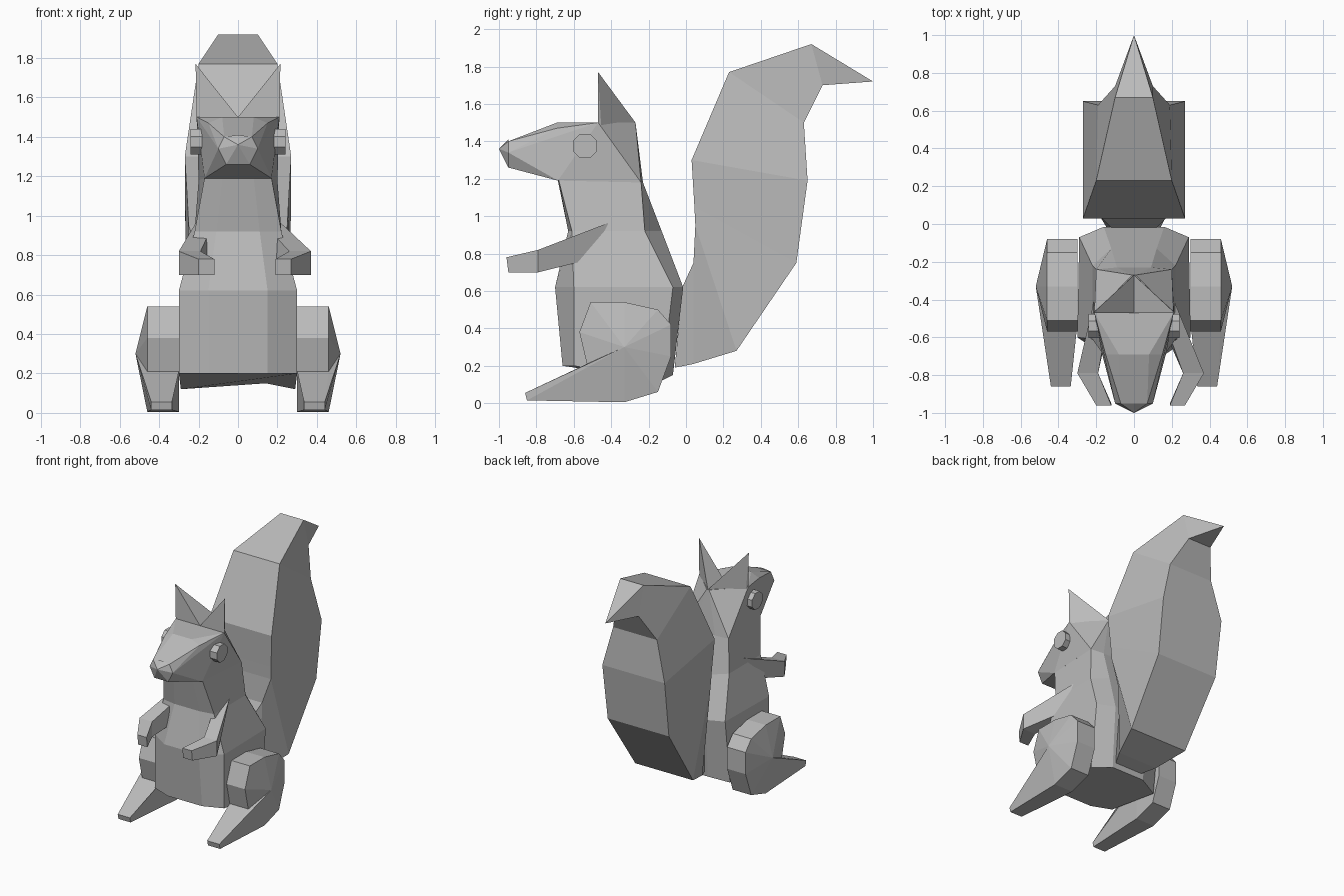
import bpy, bmesh, math
from mathutils import Matrix

cube = bpy.data.objects.get("Cube")
if cube:
    bpy.data.objects.remove(cube)

grey = bpy.data.materials.new("warm_grey")
grey.use_nodes = True
colour = (0.5, 0.5, 0.5, 1)
grey.diffuse_color = colour
grey.node_tree.nodes["Principled BSDF"].inputs["Base Color"].default_value = colour


def finish(name, bm):
    bmesh.ops.recalc_face_normals(bm, faces=bm.faces)
    mesh = bpy.data.meshes.new(name)
    bm.to_mesh(mesh)
    bm.free()
    mesh.materials.append(grey)
    obj = bpy.data.objects.new(name, mesh)
    bpy.context.scene.collection.objects.link(obj)
    return obj


def loft(name, rings, tip=None):
    """Skin a list of equal-length point rings, closing both ends."""
    bm = bmesh.new()
    rows = [[bm.verts.new(p) for p in ring] for ring in rings]
    n = len(rows[0])
    for a, b in zip(rows, rows[1:]):
        for i in range(n):
            j = (i + 1) % n
            bm.faces.new((a[i], a[j], b[j], b[i]))
    bm.faces.new(rows[0])
    if tip:
        end = bm.verts.new(tip)
        for i in range(n):
            bm.faces.new((rows[-1][i], rows[-1][(i + 1) % n], end))
    else:
        bm.faces.new(rows[-1])
    return finish(name, bm)


def hull(name, points):
    bm = bmesh.new()
    for p in points:
        bm.verts.new(p)
    bmesh.ops.convex_hull(bm, input=bm.verts)
    bmesh.ops.dissolve_limit(bm, angle_limit=0.02, verts=bm.verts, edges=bm.edges)
    return finish(name, bm)


def both(points):
    return [(s * x, y, z) for x, y, z in points for s in (1, -1)]


def body_ring(front, front_side, back_side, back):
    half = [front, front_side, back_side, back]
    return half + [(-x, y, z) for x, y, z in reversed(half)]


# Torso, eight-sided, from the rump up to the neck
loft("body", [
    body_ring((.15, -.66, .20), (.30, -.60, .20), (.29, -.13, .12), (.14, -.07, .15)),
    body_ring((.15, -.70, .62), (.30, -.60, .62), (.29, -.07, .62), (.16, -.015, .62)),
    body_ring((.11, -.63, .92), (.22, -.61, .92), (.22, -.22, .92), (.12, -.13, .92)),
    body_ring((.08, -.685, 1.19), (.17, -.68, 1.19), (.20, -.24, 1.18), (.09, -.23, 1.18)),
])

# Head with tapering muzzle
hull("head", both([
    (.17, -.685, 1.19), (.20, -.24, 1.18), (.09, -.23, 1.18),
    (.21, -.47, 1.50), (.01, -.27, 1.50), (.15, -.69, 1.47), (.08, -.69, 1.50),
    (.07, -.95, 1.40), (.10, -.95, 1.34), (.06, -.95, 1.26),
]))

# Pointed nose
nose = [(0, -.95, 1.41), (.07, -.95, 1.40), (.10, -.95, 1.34), (.06, -.95, 1.26),
        (-.06, -.95, 1.26), (-.10, -.95, 1.34), (-.07, -.95, 1.40)]
hull("nose", nose + [(0, -1, 1.36)])

# Tail: four-sided sections given as front y, z, width, back y, z, width
tail = [(-.02, .62, .12, -.06, .19, .12), (.04, .75, .18, .04, .21, .17),
        (.05, .95, .25, .27, .28, .25), (.045, 1.05, .255, .59, .75, .265),
        (.03, 1.30, .27, .65, 1.19, .27), (.23, 1.77, .20, .63, 1.50, .19),
        (.67, 1.92, .10, .73, 1.70, .10)]
loft("tail", [[(-fw, fy, fz), (fw, fy, fz), (bw, by, bz), (-bw, by, bz)]
              for fy, fz, fw, by, bz, bw in tail], (0, 1, 1.72))

# Side outline shared by the haunches and feet (y, z)
leg_outline = [(-.51, .54), (-.33, .54), (-.15, .50), (-.08, .42), (-.08, .25),
               (-.15, .06), (-.33, .005), (-.85, .015), (-.86, .055),
               (-.53, .21), (-.57, .38)]


def leg(name, s):
    bm = bmesh.new()
    rows = []
    for base, toe in ((.30, .335), (.46, .44)):
        rows.append([bm.verts.new((s * (toe if y < -.8 else base), y, z))
                     for y, z in leg_outline])
    hubs = [bm.verts.new((s * x, -.33, .30)) for x in (.30, .52)]
    n = len(leg_outline)
    for i in range(n):
        j = (i + 1) % n
        bm.faces.new((rows[0][i], rows[0][j], rows[1][j], rows[1][i]))
        for row, hub in zip(rows, hubs):
            bm.faces.new((row[i], row[j], hub))
    finish(name, bm)


def section(s, x0, x1, top, bottom):
    return [(s * x0, *top), (s * x1, *top), (s * x1, *bottom), (s * x0, *bottom)]


for side, s in (("left", 1), ("right", -1)):
    leg(side + "_leg", s)

    # Ear
    hull(side + "_ear", [(s * .215, -.47, 1.77), (0, -.47, 1.50), (s * .21, -.47, 1.50),
                         (0, -.27, 1.50), (s * .20, -.45, 1.42)])

    # Arm: the left one is held a little wider
    out = .07 if s > 0 else 0
    loft(side + "_arm", [
        section(s, .12, .21, (-.40, .97), (-.47, .78)),
        section(s, .19 + out, .30 + out, (-.79, .82), (-.79, .70)),
        section(s, .12 + out, .20 + out, (-.96, .78), (-.95, .70)),
    ])

    # Eye
    bm = bmesh.new()
    place = (Matrix.Translation((s * .205, -.54, 1.375)) @ Matrix.Rotation(math.pi / 2, 4, "Y")
             @ Matrix.Rotation(math.pi / 8, 4, "Z"))
    bmesh.ops.create_cone(bm, cap_ends=True, segments=8, radius1=.07, radius2=.07,
                          depth=.07, matrix=place)
    finish(side + "_eye", bm)
